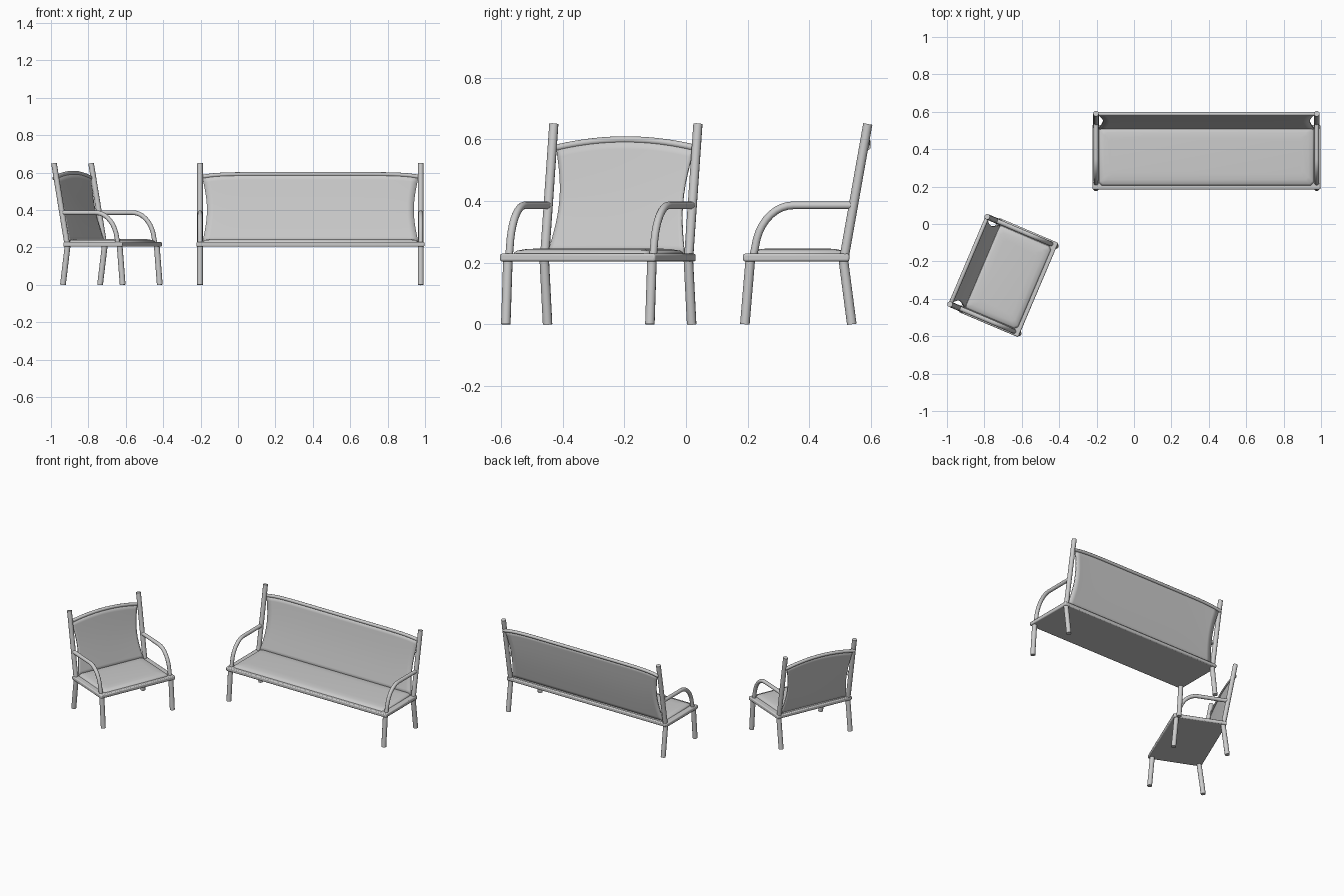
import bpy, math

if "Cube" in bpy.data.objects:
    bpy.data.objects.remove(bpy.data.objects["Cube"])

def place(ob, origin, turn):
    ob.location = origin
    ob.rotation_euler = (0, 0, turn)

def smooth(ob, angle=40):
    bpy.ops.object.select_all(action='DESELECT')
    ob.select_set(True)
    bpy.context.view_layer.objects.active = ob
    bpy.ops.object.shade_smooth_by_angle(angle=math.radians(angle))

# Round tube along a path, turned into a mesh
def tube(name, pts, radius, at):
    cu = bpy.data.curves.new(name, 'CURVE')
    cu.dimensions = '3D'
    cu.bevel_depth = radius
    cu.bevel_resolution = 4
    cu.use_fill_caps = True
    sp = cu.splines.new('POLY')
    sp.points.add(len(pts) - 1)
    for p, co in zip(sp.points, pts):
        p.co = (*co, 1)
    ob = bpy.data.objects.new(name, cu)
    bpy.context.collection.objects.link(ob)
    place(ob, *at)
    bpy.ops.object.select_all(action='DESELECT')
    ob.select_set(True)
    bpy.context.view_layer.objects.active = ob
    bpy.ops.object.convert(target='MESH')
    ob = bpy.context.object
    smooth(ob)
    return ob

# Box from local limits with a bevelled edge
def slab(name, hx, y0, y1, z0, z1, bevel, segs, at):
    v = [(x, y, z) for z in (z0, z1) for x, y in ((-hx, y0), (hx, y0), (hx, y1), (-hx, y1))]
    f = [(3, 2, 1, 0), (4, 5, 6, 7)] + [(i, (i + 1) % 4, (i + 1) % 4 + 4, i + 4) for i in range(4)]
    me = bpy.data.meshes.new(name)
    me.from_pydata(v, [], f)
    ob = bpy.data.objects.new(name, me)
    bpy.context.collection.objects.link(ob)
    place(ob, *at)
    b = ob.modifiers.new('edge', 'BEVEL')
    b.width, b.segments = bevel, segs
    smooth(ob)

# Padded seat: stacked outlines that draw in towards the top
def cushion(name, hx, y0, y1, at):
    rings = [(0, .222), (.0, .232), (.008, .239), (.03, .244), (.06, .246)]
    v, f = [], []
    for inset, z in rings:
        n = 4
        x, a, b = hx - inset, y0 + inset, y1 - inset
        c = .015
        v += [(-x + c, a, z), (x - c, a, z), (x, a + c, z), (x, b - c, z),
              (x - c, b, z), (-x + c, b, z), (-x, b - c, z), (-x, a + c, z)]
    for r in range(len(rings) - 1):
        f += [(r*8 + i, r*8 + (i + 1) % 8, r*8 + 8 + (i + 1) % 8, r*8 + 8 + i) for i in range(8)]
    f += [tuple(range(7, -1, -1)), tuple(range(len(v) - 8, len(v)))]
    me = bpy.data.meshes.new(name)
    me.from_pydata(v, [], f)
    ob = bpy.data.objects.new(name, me)
    bpy.context.collection.objects.link(ob)
    place(ob, *at)
    smooth(ob, 50)

def seating(kind, half, end_z, mid_z, power, origin, turn):
    at = (origin, turn)
    arch = lambda s: end_z + (mid_z - end_z) * (1 - abs(s) ** power)

    slab(kind + '_seat_frame', half + .02, -.175, .17, .204, .229, .006, 2, at)
    cushion(kind + '_seat_cushion', half - .015, -.153, .158, at)

    for sx, side in ((-half, 'left'), (half, 'right')):
        tube(f'{kind}_{side}_front_leg', [(sx, -.169, 0), (sx, -.151, .215)], .0155, at)
        tube(f'{kind}_{side}_rear_leg', [(sx, .178, 0), (sx, .15, .215)], .0155, at)
        tube(f'{kind}_{side}_back_post', [(sx, .153, .215), (sx, .23, .65)], .015, at)
        # Armrest: quarter sweep up from the seat, then straight to the post
        arm = [(sx, -.142, .22)]
        for i in range(10):
            a = math.radians(10 + 80 * i / 9)
            arm.append((sx, -.012 - .125 * math.cos(a), .225 + .161 * math.sin(a)))
        arm.append((sx, .18, .386))
        tube(f'{kind}_{side}_arm', arm, .0125, at)

    # Top rail of the backrest
    steps = [-1 + i / 16 for i in range(33)]
    tube(kind + '_back_rail', [(s * half, .228, arch(s)) for s in steps], .011, at)

    # Backrest sheet with drawn-in sides and a slight sag
    rows, v, f = 12, [], []
    for j in range(rows + 1):
        t = j / rows
        w = half - .012 - .025 * math.sin(math.pi * t)
        for s in steps:
            y = .148 + .078 * t + .005 * math.sin(math.pi * t)
            v.append((s * w, y, .225 + (arch(s) - .225) * t))
    n = len(steps)
    for j in range(rows):
        for i in range(n - 1):
            k = j * n + i
            f.append((k, k + 1, k + n + 1, k + n))
    me = bpy.data.meshes.new(kind + '_back_panel')
    me.from_pydata(v, [], f)
    ob = bpy.data.objects.new(kind + '_back_panel', me)
    bpy.context.collection.objects.link(ob)
    place(ob, *at)
    m = ob.modifiers.new('thickness', 'SOLIDIFY')
    m.thickness, m.offset = .008, 0
    smooth(ob)

seating('bench', .59, .575, .592, 8, (.387, .36, 0), 0)
seating('armchair', .254, .57, .599, 2, (-.673, -.285, 0), math.radians(67))
